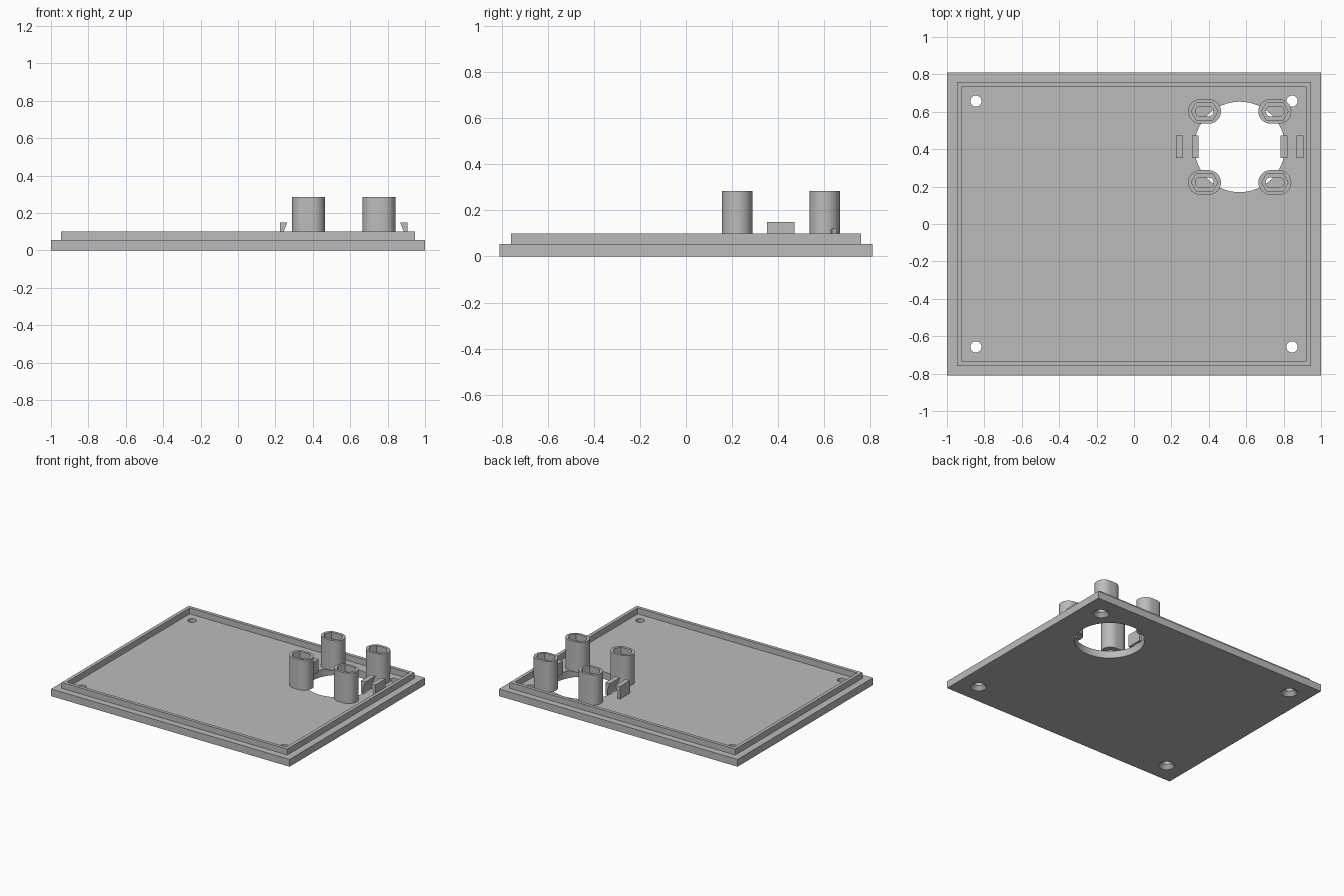
import bpy, bmesh, math

cube = bpy.data.objects.get("Cube")
if cube:
    bpy.data.objects.remove(cube, do_unlink=True)

grey = bpy.data.materials.new("plain grey")
grey.use_nodes = True
GREY = (0.5, 0.5, 0.5, 1)
grey.diffuse_color = GREY
grey.node_tree.nodes["Principled BSDF"].inputs["Base Color"].default_value = GREY

FLOOR, RIM, POST_TOP = 0.055, 0.10, 0.285
CX, CY = 0.565, 0.412          # centre of the big opening


def loft(name, loops, cutter=False):
    """Solid skinned through a list of matching 3D loops, capped at both ends."""
    bm = bmesh.new()
    rings = [[bm.verts.new(p) for p in loop] for loop in loops]
    for a, b in zip(rings, rings[1:]):
        for i in range(len(a)):
            j = (i + 1) % len(a)
            bm.faces.new((a[i], a[j], b[j], b[i]))
    bm.faces.new(rings[0][::-1])
    bm.faces.new(rings[-1])
    bmesh.ops.recalc_face_normals(bm, faces=bm.faces)
    mesh = bpy.data.meshes.new(name)
    bm.to_mesh(mesh)
    bm.free()
    mesh.materials.append(grey)
    obj = bpy.data.objects.new(name, mesh)
    bpy.context.collection.objects.link(obj)
    if cutter:
        obj.hide_render = True
        obj.hide_set(True)
    return obj


def rect(hx, hy, z):
    return [(-hx, -hy, z), (hx, -hy, z), (hx, hy, z), (-hx, hy, z)]


def slot(x, y, z, r, stretch, n):
    """Regular n-sided outline pulled apart along x."""
    pts = []
    half = n // 2
    for side in (0, 1):
        for i in range(half + 1):
            a = -math.pi / 2 + math.pi * side + 2 * math.pi * i / n
            pts.append((x + r * math.cos(a) + (-stretch if side else stretch),
                        y + r * math.sin(a), z))
    return pts


def hex_slot(x, y, z, r, stretch):
    """Hexagon with points along x, pulled apart along x."""
    w, h = r / 2 + stretch, r * math.sqrt(3) / 2
    return [(x + w, y - h, z), (x + r + stretch, y, z), (x + w, y + h, z),
            (x - w, y + h, z), (x - r - stretch, y, z), (x - w, y - h, z)]


def circle(x, y, z, r, n=32):
    return [(x + r * math.cos(2 * math.pi * i / n),
             y + r * math.sin(2 * math.pi * i / n), z) for i in range(n)]


def cut(obj, tool):
    mod = obj.modifiers.new("cut", "BOOLEAN")
    mod.operation = "DIFFERENCE"
    mod.solver = "EXACT"
    mod.object = tool


def smooth(obj):
    bpy.ops.object.select_all(action="DESELECT")
    bpy.context.view_layer.objects.active = obj
    obj.select_set(True)
    bpy.ops.object.shade_smooth_by_angle(angle=math.radians(30))


# Stepped base plate with raised lip
plate = loft("base_plate", [
    rect(1, 0.81, 0), rect(1, 0.81, FLOOR), rect(0.946, 0.76, FLOOR),
    rect(0.946, 0.76, RIM), rect(0.92, 0.735, RIM), rect(0.92, 0.735, FLOOR)])

# Large round opening
cut(plate, loft("opening_cutter",
                [circle(CX, CY, z, 0.242, 64) for z in (-0.1, 0.2)], True))

# Countersunk corner screw holes
screw_cutters = {}
for sx in (-1, 1):
    for sy in (-1, 1):
        x, y = 0.845 * sx, 0.657 * sy
        tool = loft("screw_hole_cutter", [
            circle(x, y, -0.01, 0.058), circle(x, y, 0, 0.056),
            circle(x, y, 0.028, 0.03), circle(x, y, 0.12, 0.03)], True)
        screw_cutters[sx, sy] = tool
        cut(plate, tool)

# Oblong posts with a screw slot and a nut pocket
for sx in (-1, 1):
    for sy in (-1, 1):
        x, y = CX + 0.188 * sx, CY + 0.19 * sy
        post = loft("post", [slot(x, y, z, 0.066, 0.022, 32)
                             for z in (FLOOR, POST_TOP)])
        cut(post, loft("slot_cutter", [slot(x, y, z, 0.027, 0.022, 24)
                                       for z in (0, 0.4)], True))
        cut(post, loft("pocket_cutter", [hex_slot(x, y, z, 0.053, 0.018)
                                         for z in (0.235, 0.4)], True))
        if (sx, sy) == (1, 1):
            cut(post, screw_cutters[1, 1])
        smooth(post)

# Facing pairs of hooked clips on either side of the opening
for x, d in ((0.225, 1), (0.346, -1), (0.784, 1), (0.905, -1)):
    profile = [(0, FLOOR), (0.018, FLOOR), (0.018, RIM),
               (0.037, 0.145), (0.037, 0.15), (0, 0.15)]
    loft("clip", [[(x + d * u, y, z) for u, z in profile]
                  for y in (CY - 0.06, CY + 0.06)])
smooth(plate)
